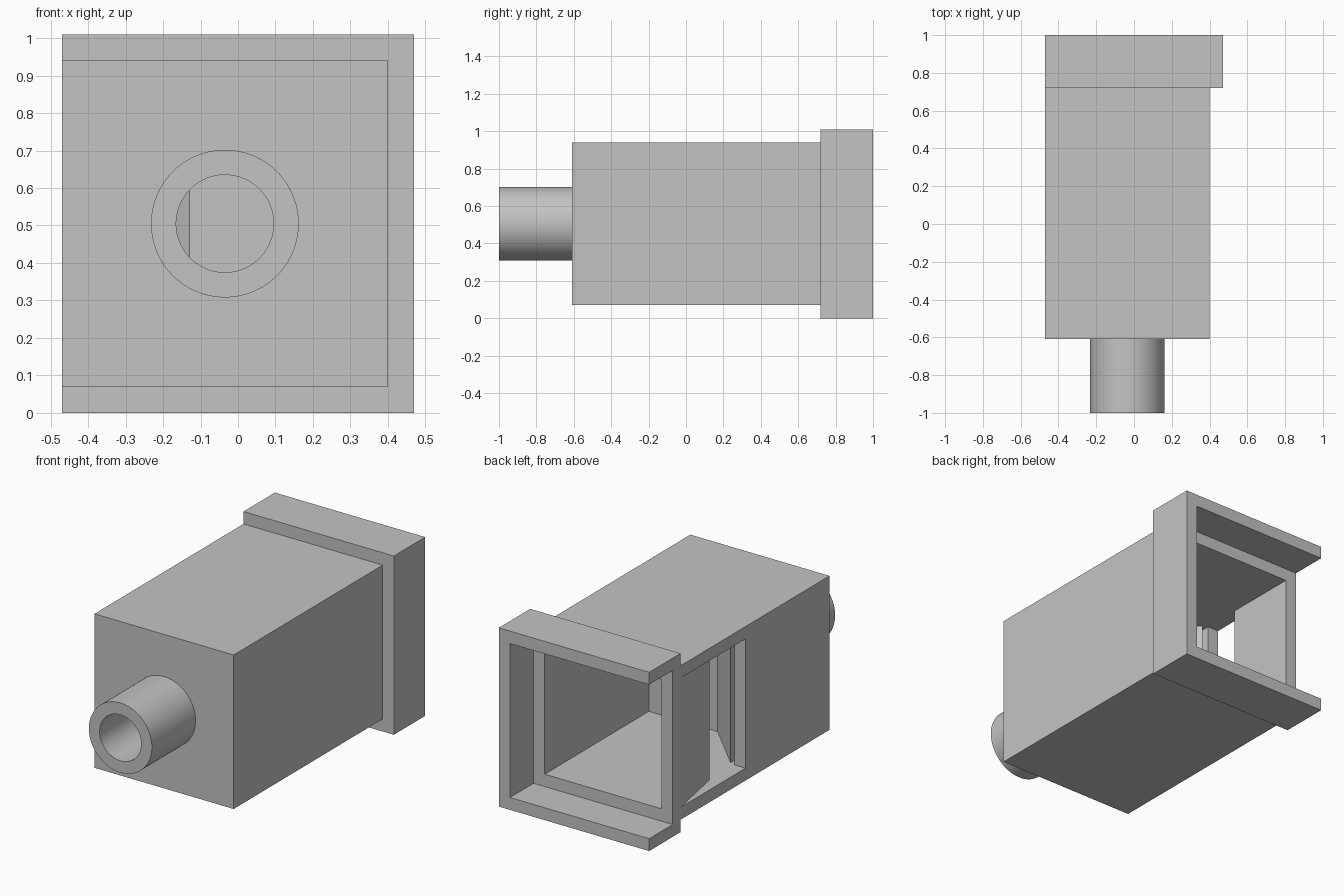
import bpy
import bmesh
import math
from mathutils import Vector

cube = bpy.data.objects.get("Cube")
if cube:
    bpy.data.objects.remove(cube, do_unlink=True)

grey = bpy.data.materials.new("plain grey")
grey.use_nodes = True
grey.diffuse_color = (0.55, 0.55, 0.55, 1)
grey.node_tree.nodes["Principled BSDF"].inputs["Base Color"].default_value = (0.55, 0.55, 0.55, 1)

# Main dimensions
WALL = 0.07
LEFT, RIGHT = 0.40, -0.47
FRONT, BACK = -0.61, 0.79
BOTTOM, TOP = 0.07, 0.94
FLANGE_Y = 0.72
CENTRE_X, CENTRE_Z = (LEFT + RIGHT) / 2, (BOTTOM + TOP) / 2


def prism(name, outline, place, start, end):
    """Extrude a flat outline; place(u, v, depth) gives the 3D point."""
    bm = bmesh.new()
    face = bm.faces.new([bm.verts.new(place(u, v, start)) for u, v in outline])
    ext = bmesh.ops.extrude_face_region(bm, geom=[face])
    offset = Vector(place(0, 0, end)) - Vector(place(0, 0, start))
    moved = [g for g in ext["geom"] if isinstance(g, bmesh.types.BMVert)]
    bmesh.ops.translate(bm, vec=offset, verts=moved)
    bmesh.ops.recalc_face_normals(bm, faces=bm.faces)
    mesh = bpy.data.meshes.new(name)
    bm.to_mesh(mesh)
    bm.free()
    mesh.materials.append(grey)
    obj = bpy.data.objects.new(name, mesh)
    bpy.context.collection.objects.link(obj)
    return obj


def plan(u, v, depth):
    return (u, v, depth)


def elevation(u, v, depth):
    return (u, depth, v)


def circle(radius, sides=96):
    return [(CENTRE_X + radius * math.cos(math.tau * i / sides),
             CENTRE_Z + radius * math.sin(math.tau * i / sides)) for i in range(sides)]


def cut(obj, cutters):
    for cutter in cutters:
        mod = obj.modifiers.new("cut", 'BOOLEAN')
        mod.operation = 'DIFFERENCE'
        mod.solver = 'EXACT'
        mod.object = cutter
    bpy.context.view_layer.update()
    graph = bpy.context.evaluated_depsgraph_get()
    mesh = bpy.data.meshes.new_from_object(obj.evaluated_get(graph))
    obj.modifiers.clear()
    obj.data = mesh


# Body shell and mouth tube
body = prism("body", [(RIGHT, FRONT), (LEFT, FRONT), (LEFT, BACK), (RIGHT, BACK)],
             plan, BOTTOM, TOP)
tube = prism("mouth_tube", circle(0.197), elevation, -1, FRONT)

# Air space: rear chamber, side window with wedge lip, narrow slot, front chamber
inner_left, inner_right = LEFT - WALL, RIGHT + WALL
air_outline = [
    (inner_left, BACK + 0.02), (inner_right, BACK + 0.02),
    (inner_right, 0.36), (RIGHT, FLANGE_Y), (RIGHT - 0.02, FLANGE_Y),
    (RIGHT - 0.02, 0.14), (inner_right, 0.14),
    (inner_right, FRONT + WALL), (inner_left, FRONT + WALL),
    (inner_left, -0.21), (-0.13, -0.21), (-0.37, 0.03),
    (-0.37, 0.13), (-0.10, -0.14), (inner_left, -0.14),
]
air_space = prism("air_space_cutter", air_outline, plan, BOTTOM + WALL, TOP - WALL)
bore = prism("bore_cutter", circle(0.13), elevation, -1.05, FRONT + WALL + 0.03)
cut(body, [air_space, bore])
cut(tube, [bore])
for cutter in (air_space, bore):
    bpy.data.objects.remove(cutter, do_unlink=True)

# Three-sided flange around the back, open on one side
outer = LEFT + WALL
prism("back_flange", [
    (RIGHT, 0), (outer, 0), (outer, TOP + WALL), (RIGHT, TOP + WALL),
    (RIGHT, TOP), (LEFT, TOP), (LEFT, BOTTOM), (RIGHT, BOTTOM)],
    elevation, FLANGE_Y, 1)

# Smooth the round walls only
bpy.ops.object.select_all(action='DESELECT')
for obj in (body, tube):
    obj.select_set(True)
bpy.context.view_layer.objects.active = tube
bpy.ops.object.shade_smooth_by_angle(angle=math.radians(30))
